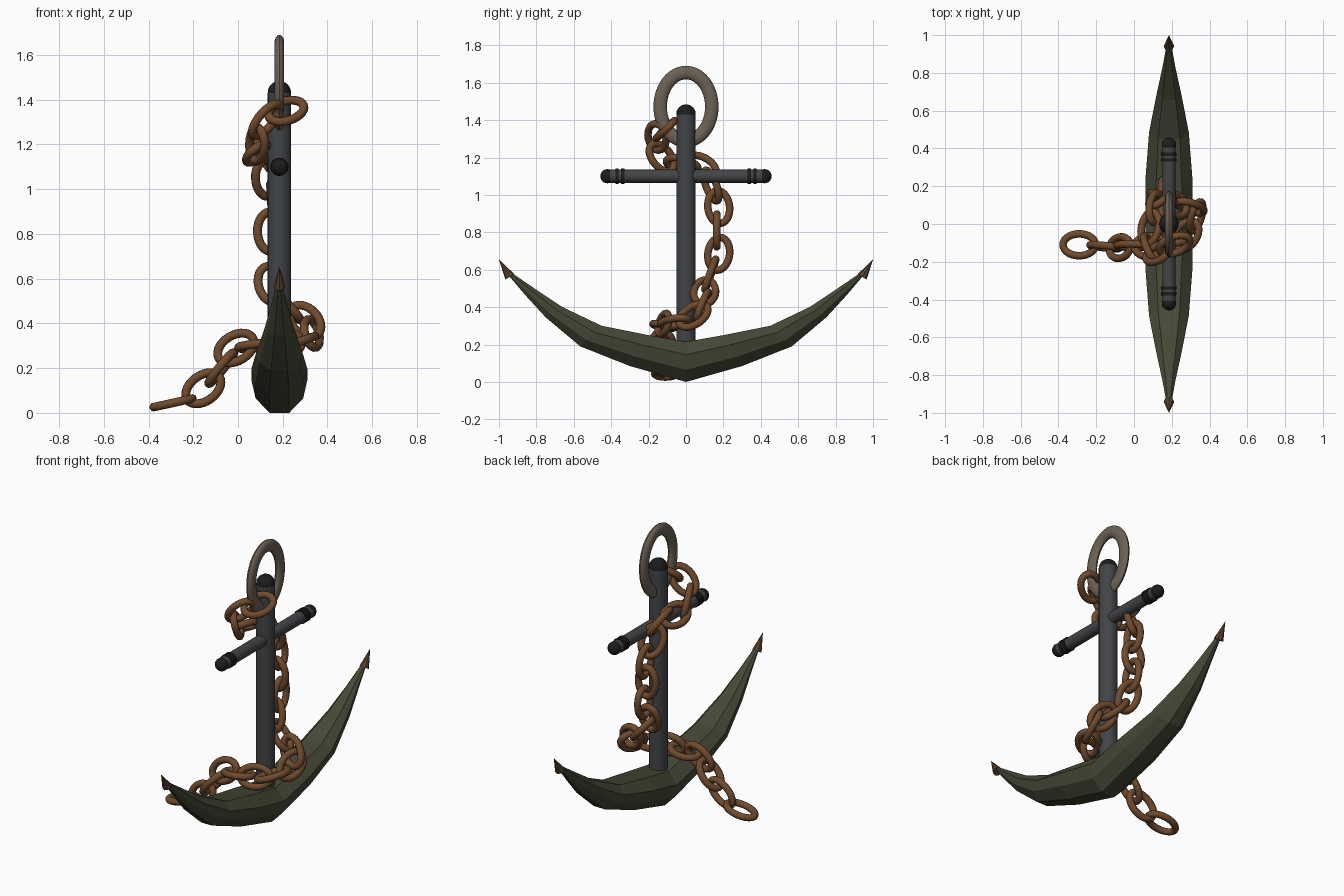
import bpy, bmesh, math
from mathutils import Vector, Matrix

if "Cube" in bpy.data.objects:
    bpy.data.objects.remove(bpy.data.objects["Cube"])

CX = 0.185  # anchor centre line


def material(name, rgb):
    m = bpy.data.materials.new(name)
    m.diffuse_color = (*rgb, 1)
    m.use_nodes = True
    m.node_tree.nodes["Principled BSDF"].inputs["Base Color"].default_value = m.diffuse_color
    return m


IRON = material("iron", (0.055, 0.058, 0.063))
BLACK = material("black_iron", (0.012, 0.012, 0.013))
MOSS = material("mossy_iron", (0.06, 0.065, 0.037))
RUST = material("rust", (0.16, 0.07, 0.027))
TIP = material("tip_rust", (0.1, 0.052, 0.027))
STEEL = material("worn_steel", (0.15, 0.12, 0.09))


def finish(obj, name, mat, smooth=True):
    obj.name = name
    obj.data.materials.append(mat)
    if smooth:
        bpy.ops.object.select_all(action='DESELECT')
        obj.select_set(True)
        bpy.context.view_layer.objects.active = obj
        bpy.ops.object.shade_smooth_by_angle(angle=math.radians(40))
    return obj


def rod(name, a, b, r, mat, r2=None, sides=24):
    a, b = Vector(a), Vector(b)
    bpy.ops.mesh.primitive_cone_add(vertices=sides, radius1=r, radius2=r if r2 is None else r2,
                                    depth=(b - a).length, location=(a + b) / 2)
    o = bpy.context.object
    o.rotation_euler = (b - a).to_track_quat('Z', 'Y').to_euler()
    return finish(o, name, mat)


def ball(name, loc, r):
    bpy.ops.mesh.primitive_uv_sphere_add(segments=20, ring_count=12, radius=r, location=loc)
    return finish(bpy.context.object, name, BLACK)


def mesh_object(name, bm, mat, smooth):
    bmesh.ops.recalc_face_normals(bm, faces=bm.faces)
    me = bpy.data.meshes.new(name)
    bm.to_mesh(me)
    bm.free()
    o = bpy.data.objects.new(name, me)
    bpy.context.collection.objects.link(o)
    return finish(o, name, mat, smooth)


def bridge(bm, rings, closed):
    n = len(rings[0])
    for i in range(len(rings) if closed else len(rings) - 1):
        p, q = rings[i], rings[(i + 1) % len(rings)]
        for j in range(n):
            k = (j + 1) % n
            bm.faces.new((p[j], p[k], q[k], q[j]))


def oval_ring(name, a, b, tube, depth, matrix, mat, segs=28, sides=10):
    # oval in local XY, tube radius in plane and depth along local Z
    bm = bmesh.new()
    rings = []
    for i in range(segs):
        t = 2 * math.pi * i / segs
        c = Vector((a * math.cos(t), b * math.sin(t), 0))
        n = Vector((b * math.cos(t), a * math.sin(t), 0)).normalized()
        rings.append([bm.verts.new(matrix @ (c + n * tube * math.cos(u) + Vector((0, 0, depth * math.sin(u)))))
                      for u in (2 * math.pi * j / sides for j in range(sides))])
    bridge(bm, rings, True)
    return mesh_object(name, bm, mat, True)


def frame(loc, along, normal):
    x = Vector(along).normalized()
    z = Vector(normal)
    z = (z - x * z.dot(x)).normalized()
    m = Matrix((x, z.cross(x), z)).transposed().to_4x4()
    m.translation = loc
    return m


# shank and its cap
rod("shank", (CX, 0, 0.12), (CX, 0, 1.43), 0.052, IRON)
ball("shank_cap", (CX, 0, 1.432), 0.052)

# cross stock with end balls and bands
rod("stock", (CX, -0.43, 1.1), (CX, 0.43, 1.1), 0.035, IRON)
for s, side in ((-1, "front"), (1, "back")):
    ball("stock_cap_" + side, (CX, s * 0.42, 1.1), 0.038)
    for y in (0.33, 0.36):
        rod("stock_band_" + side, (CX, s * y, 1.1), (CX, s * (y + 0.018), 1.1), 0.041, BLACK)

# shackle ring
oval_ring("top_ring", 0.182, 0.138, 0.036, 0.022,
          frame((CX, 0, 1.472), (0, 0, 1), (1, 0, 0)), STEEL, 48, 14)

# crescent arms: lower y,z, upper y,z, half width
stations = [(0, 0, 0, 0.215, 0.125), (0.3, 0.085, 0.2, 0.25, 0.125), (0.565, 0.19, 0.45, 0.3, 0.105),
            (0.75, 0.345, 0.66, 0.4, 0.065), (0.86, 0.465, 0.81, 0.5, 0.035), (0.962, 0.585, 0.945, 0.592, 0.012)]
section = [(-0.35, 0), (0.35, 0), (0.85, 0.3), (1, 0.68), (0.55, 1), (-0.55, 1), (-1, 0.68), (-0.85, 0.3)]
full = [(-a, b, -c, d, w) for a, b, c, d, w in reversed(stations[1:])] + stations
bm = bmesh.new()
rings = []
for yl, zl, yu, zu, w in full:
    rings.append([bm.verts.new((CX + u * w, yl + (yu - yl) * v, zl + (zu - zl) * v)) for u, v in section])
bridge(bm, rings, False)
bm.faces.new(rings[0])
bm.faces.new(rings[-1])
mesh_object("arms", bm, MOSS, False)

# pointed tips
for s, side in ((-1, "front"), (1, "back")):
    rod("tip_" + side, (CX, s * 0.942, 0.562), (CX, s * 1.0, 0.655), 0.028, TIP, 0, 8)

# chain: link centres from the ring, round the shank and down to the ground
path = [(0.215, -0.11, 1.35), (0.125, -0.155, 1.31), (0.085, -0.13, 1.2), (0.085, -0.02, 1.16),
        (0.115, 0.085, 1.15), (0.13, 0.135, 1.05), (0.15, 0.175, 0.935), (0.145, 0.165, 0.81),
        (0.16, 0.175, 0.685), (0.15, 0.13, 0.575), (0.22, 0.1, 0.48), (0.3, 0.09, 0.41),
        (0.33, 0.04, 0.355), (0.275, -0.06, 0.32), (0.2, -0.12, 0.31), (0.09, -0.12, 0.3),
        (-0.01, -0.115, 0.29), (-0.075, -0.125, 0.2), (-0.155, -0.12, 0.11), (-0.29, -0.11, 0.045)]
path = [Vector(p) for p in path]
normal = Vector((0.2, -0.6, 0.75))
for i, p in enumerate(path):
    along = (path[min(i + 1, len(path) - 1)] - path[max(i - 1, 0)]).normalized()
    if i == 6:
        normal = Vector((1, 0, 0))
    if i == len(path) - 1:
        along, normal = Vector((1, 0, 0.22)), Vector((0, 0, 1))
    m = frame(p, along, normal)
    oval_ring("chain_link_%02d" % (i + 1), 0.088, 0.058, 0.02, 0.02, m, RUST)
    normal = m.col[1].to_3d()  # next link turns a quarter
